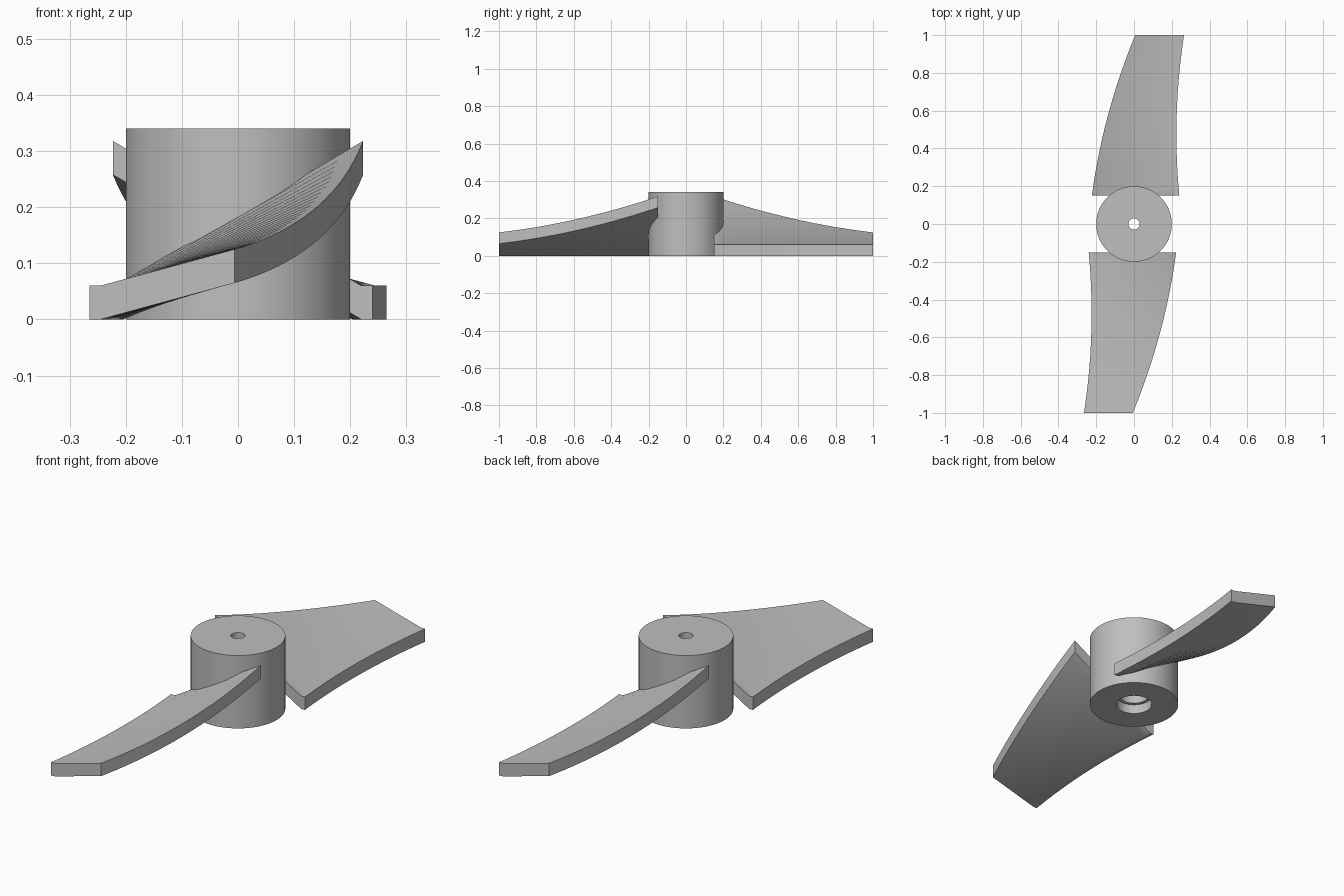
import bpy, bmesh, math

cube = bpy.data.objects.get("Cube")
if cube:
    bpy.data.objects.remove(cube)

grey = bpy.data.materials.new("plain_grey")
grey.use_nodes = True
grey.diffuse_color = (0.52, 0.52, 0.52, 1)
grey.node_tree.nodes["Principled BSDF"].inputs["Base Color"].default_value = (0.52, 0.52, 0.52, 1)


def finish(bm, name):
    bmesh.ops.recalc_face_normals(bm, faces=bm.faces)
    mesh = bpy.data.meshes.new(name)
    bm.to_mesh(mesh)
    bm.free()
    obj = bpy.data.objects.new(name, mesh)
    bpy.context.collection.objects.link(obj)
    mesh.materials.append(grey)
    bpy.ops.object.select_all(action="DESELECT")
    obj.select_set(True)
    bpy.context.view_layer.objects.active = obj
    bpy.ops.object.shade_smooth_by_angle(angle=math.radians(30))
    return obj


def skin(bm, rings):
    """Join closed loops of points with quads."""
    loops = [[bm.verts.new(p) for p in ring] for ring in rings]
    for a, b in zip(loops, loops[1:]):
        n = len(a)
        for i in range(n):
            j = (i + 1) % n
            bm.faces.new((a[i], a[j], b[j], b[i]))
    return loops


def through(start, middle, end, t):
    """Parabola through three evenly spaced values."""
    return (start * (1 - t) * (1 - 2 * t) + middle * 4 * t * (1 - t)
            + end * t * (2 * t - 1))


# Hub: turned profile with a small shaft hole and a stepped bore underneath
profile = [(0.2, 0), (0.2, 0.34), (0.03, 0.34), (0.03, 0.28),
           (0.065, 0.28), (0.065, 0.045), (0.08, 0.045), (0.08, 0)]
sides = 64
bm = bmesh.new()
rings = []
for r, z in profile + profile[:1]:
    rings.append([(r * math.cos(math.tau * k / sides),
                   r * math.sin(math.tau * k / sides), z) for k in range(sides)])
skin(bm, rings)
bmesh.ops.remove_doubles(bm, verts=bm.verts, dist=1e-5)
finish(bm, "hub")


# Blades: twisted plate with a flat lip along the low edge
def blade(name, turn):
    thick, lip, steps = 0.06, 0.02, 24
    sections = []
    for k in range(steps + 1):
        t = k / steps
        y = -0.15 - 0.85 * t
        low = through(-0.24, -0.226, -0.265, t)
        high = through(0.223, 0.138, -0.006, t)
        rise = through(0.258, 0.138, 0.065, t)
        line = [(low, 0), (low + lip, 0), (high, rise)]
        outline = line + [(x, z + thick) for x, z in reversed(line)]
        sections.append([(x * turn, y * turn, z) for x, z in outline])
    bm = bmesh.new()
    loops = skin(bm, sections)
    for end in (loops[0], loops[-1]):
        bm.faces.new((end[0], end[1], end[4], end[5]))
        bm.faces.new((end[1], end[2], end[3], end[4]))
    finish(bm, name)


blade("front_blade", 1)
blade("back_blade", -1)
